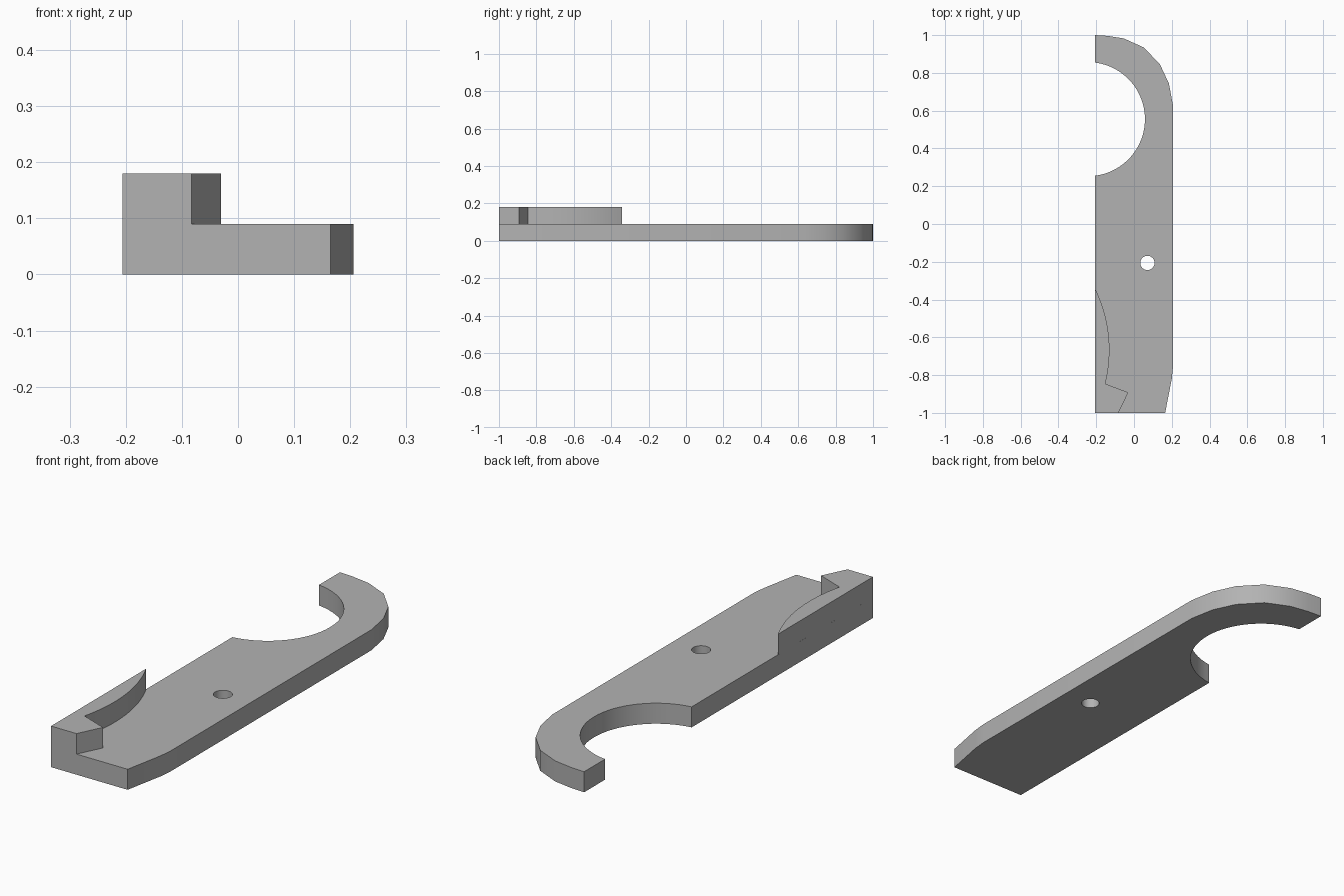
import bpy, bmesh, math

cube = bpy.data.objects.get("Cube")
if cube:
    bpy.data.objects.remove(cube, do_unlink=True)

THICK = 0.09

grey = bpy.data.materials.new("plain grey")
grey.use_nodes = True
colour = (0.45, 0.45, 0.45, 1)
grey.diffuse_color = colour
grey.node_tree.nodes["Principled BSDF"].inputs["Base Color"].default_value = colour


def arc(cx, cy, r, start, end, steps):
    """Points along a circular arc, angles in degrees."""
    angles = [math.radians(start + (end - start) * i / steps) for i in range(steps + 1)]
    return [(cx + r * math.cos(a), cy + r * math.sin(a)) for a in angles]


def plate(name, loops, z):
    """Extrude an outline, with any inner hole loops, upward by one thickness."""
    bm = bmesh.new()
    edges = []
    for loop in loops:
        verts = [bm.verts.new((x, y, z)) for x, y in loop]
        edges += [bm.edges.new((v, verts[i - 1])) for i, v in enumerate(verts)]
    bmesh.ops.triangle_fill(bm, edges=edges, use_beauty=True, use_dissolve=False)
    made = bmesh.ops.extrude_face_region(bm, geom=bm.faces[:], use_keep_orig=True)
    top = [g for g in made["geom"] if isinstance(g, bmesh.types.BMVert)]
    bmesh.ops.translate(bm, verts=top, vec=(0, 0, THICK))
    bmesh.ops.recalc_face_normals(bm, faces=bm.faces[:])
    mesh = bpy.data.meshes.new(name)
    bm.to_mesh(mesh)
    bm.free()
    mesh.materials.append(grey)
    obj = bpy.data.objects.new(name, mesh)
    bpy.context.collection.objects.link(obj)
    bpy.ops.object.select_all(action='DESELECT')
    obj.select_set(True)
    bpy.context.view_layer.objects.active = obj
    bpy.ops.object.shade_smooth_by_angle(angle=math.radians(30))
    return obj


# Long flat body: tapered front corner, rounded back, round side notch
front_edge = [(-0.206, -1), (0.165, -1), (0.2, -0.82), (0.206, -0.76)]
rounded_back = [(0.206, 0.63), (0.185, 0.743), (0.138, 0.844), (0.053, 0.934),
                (-0.053, 0.982), (-0.14, 0.996), (-0.206, 1)]
notch = arc(-0.244, 0.555, 0.302, 82.8, -82.8, 32)
pin_hole = arc(0.071, -0.206, 0.038, 0, 345, 23)
plate("body_plate", [front_edge + rounded_back + notch, pin_hole], 0)

# Raised hook on the front corner, with a curved inner side
hook = [(-0.206, -1), (-0.083, -1), (-0.03, -0.892)]
hook += arc(-0.863, -0.667, 0.733, -14.1, 26.3, 16)
plate("raised_hook", [hook], THICK)
